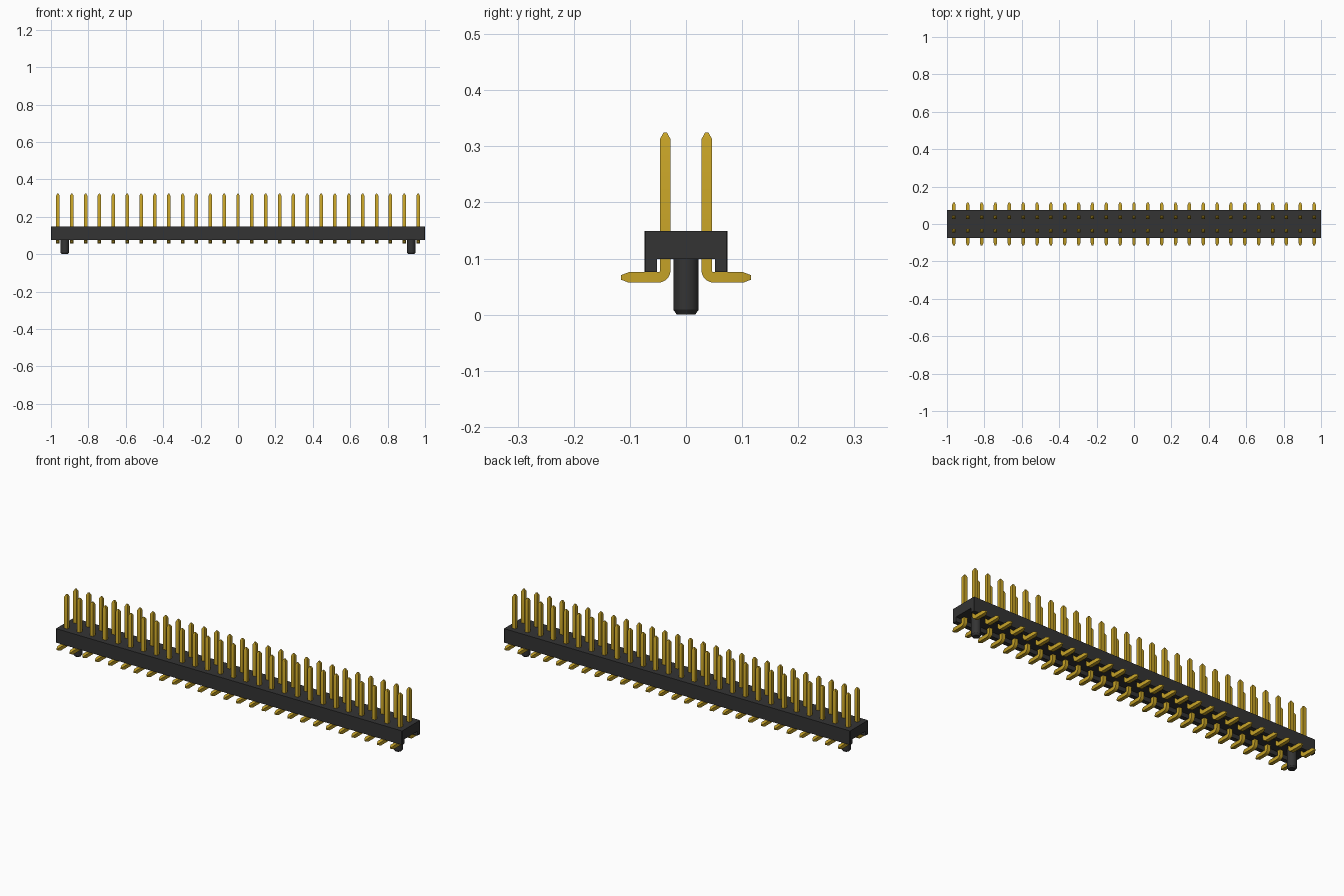
import bpy, bmesh, math
from mathutils import Vector

if "Cube" in bpy.data.objects:
    bpy.data.objects.remove(bpy.data.objects["Cube"])

PINS = 27
PITCH = 2 / PINS
HALF = 0.0093          # half the thickness of a pin


def material(name, rgb, roughness, metallic=0.0):
    m = bpy.data.materials.new(name)
    m.use_nodes = True
    m.diffuse_color = (*rgb, 1)
    bsdf = m.node_tree.nodes["Principled BSDF"]
    bsdf.inputs["Base Color"].default_value = (*rgb, 1)
    bsdf.inputs["Roughness"].default_value = roughness
    bsdf.inputs["Metallic"].default_value = metallic
    return m


def to_mesh(bm, name, mat):
    bmesh.ops.recalc_face_normals(bm, faces=bm.faces)
    me = bpy.data.meshes.new(name)
    bm.to_mesh(me)
    bm.free()
    me.materials.append(mat)
    return me


def add_object(name, mesh, location=(0, 0, 0), turn=0.0):
    ob = bpy.data.objects.new(name, mesh)
    ob.location = location
    ob.rotation_euler.z = turn
    bpy.context.collection.objects.link(ob)
    return ob


def smooth(ob):
    bpy.ops.object.select_all(action='DESELECT')
    ob.select_set(True)
    bpy.context.view_layer.objects.active = ob
    bpy.ops.object.shade_smooth_by_angle(angle=math.radians(30))


def loft(rings):
    """Skin a list of equal-length point rings and cap both ends."""
    bm = bmesh.new()
    loops = [[bm.verts.new(p) for p in ring] for ring in rings]
    n = len(loops[0])
    for a, b in zip(loops, loops[1:]):
        for i in range(n):
            j = (i + 1) % n
            bm.faces.new((a[i], a[j], b[j], b[i]))
    bm.faces.new(loops[0])
    bm.faces.new(loops[-1])
    return bm


black = material("black plastic", (0.034, 0.034, 0.034), 0.6)
gold = material("gold plating", (0.56, 0.36, 0.02), 0.4)

# Housing: channel section extruded along x, with lightly chamfered upright corners
W, INNER, TOP, CEIL, LOW = 0.074, 0.052, 0.149, 0.099, 0.076
section = [(-W, LOW), (-INNER, LOW), (-INNER, CEIL), (INNER, CEIL),
           (INNER, LOW), (W, LOW), (W, TOP), (-W, TOP)]
bm = loft([[(x, y, z) for y, z in section] for x in (-1, 1)])
corners = [e for e in bm.edges
           if all(abs(abs(v.co.y) - W) < 1e-5 for v in e.verts)
           and abs(e.verts[0].co.z - e.verts[1].co.z) > 0.01]
bmesh.ops.bevel(bm, geom=corners, offset=0.002, segments=1, affect='EDGES')
add_object("housing", to_mesh(bm, "housing", black))

# Locating pegs: round posts with a chamfered lower end
SIDES = 32
peg_profile = [(0.0165, 0), (0.0227, 0.009), (0.0227, 0.102)]
bm = loft([[(r * math.cos(2 * math.pi * i / SIDES), r * math.sin(2 * math.pi * i / SIDES), z)
            for i in range(SIDES)] for r, z in peg_profile])
peg_mesh = to_mesh(bm, "locating_peg", black)
for side, x in (("left", 12.5 * PITCH), ("right", -12.5 * PITCH)):
    smooth(add_object(f"locating_peg_{side}", peg_mesh, (x, 0, 0)))

# Pin: square section swept down the post, round the bend and out along the foot.
# Each station is (y, z, angle of travel from straight down, half thickness).
ROW_Y, FOOT_Z, BEND = -PITCH / 2, 0.0663, 0.0125
stations = [(ROW_Y, 0.3245, 0, 0.003), (ROW_Y, 0.313, 0, HALF)]
for k in range(9):
    a = math.pi / 2 * k / 8
    stations.append((ROW_Y - BEND + BEND * math.cos(a),
                     FOOT_Z + BEND - BEND * math.sin(a), a, HALF))
stations += [(-0.102, FOOT_Z, math.pi / 2, HALF), (-0.116, FOOT_Z, math.pi / 2, 0.004)]

rings = []
for y, z, a, h in stations:
    side = Vector((0, math.cos(a), -math.sin(a)))
    across = Vector((1, 0, 0))
    rings.append([Vector((0, y, z)) + h * (s * across + t * side)
                  for s, t in ((-1, -1), (1, -1), (1, 1), (-1, 1))])
pin_mesh = to_mesh(loft(rings), "pin", gold)

# Two mirrored rows of pins
for row, turn in (("front", 0.0), ("back", math.pi)):
    for i in range(PINS):
        x = (i - (PINS - 1) / 2) * PITCH
        pin = add_object(f"pin_{row}_{i + 1}", pin_mesh, (x, 0, 0), turn)
smooth(pin)
